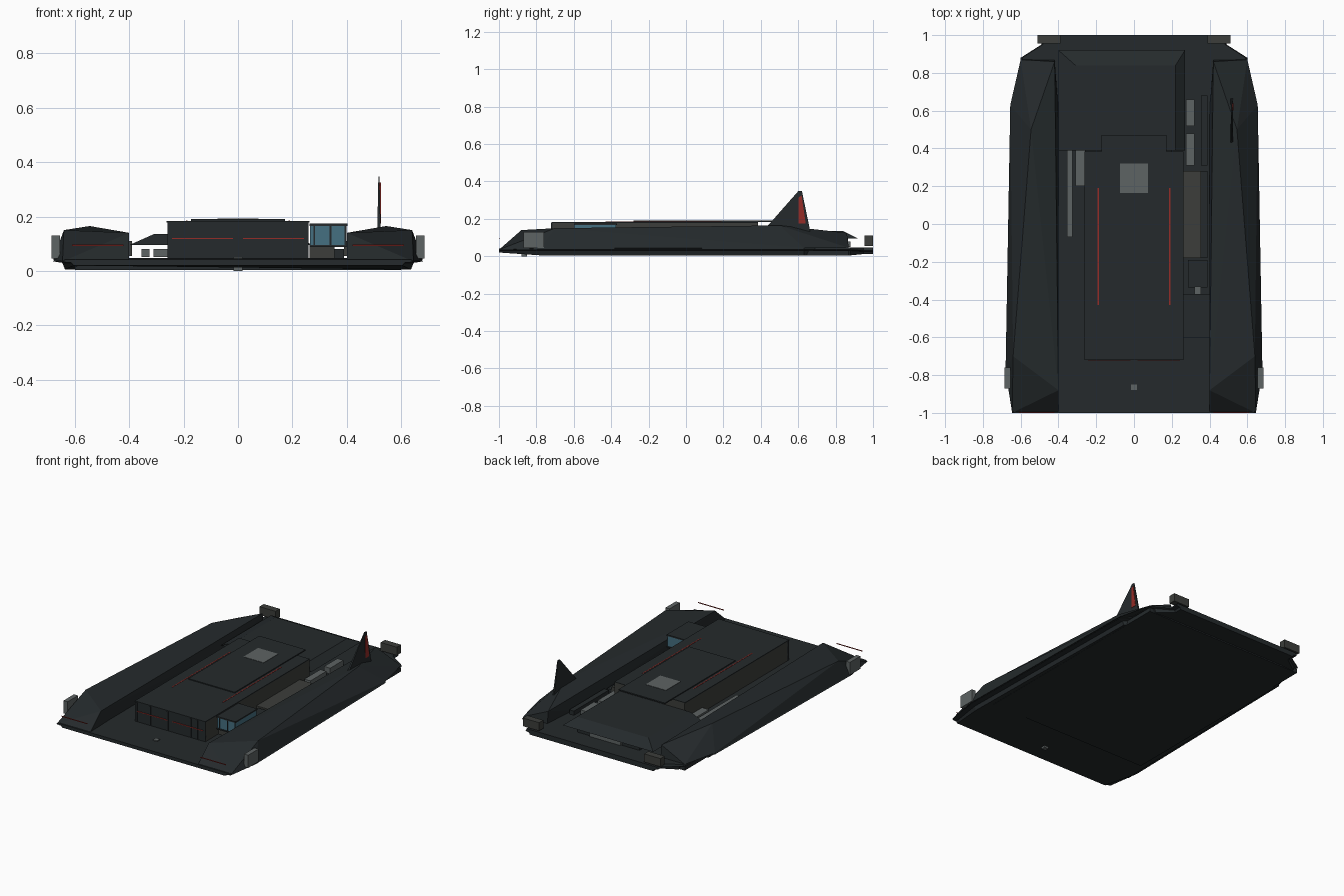
import bpy, bmesh


def material(name, r, g, b):
    m = bpy.data.materials.new(name)
    m.diffuse_color = (r, g, b, 1)
    return m


DARK = material("dark_plating", 0.018, 0.023, 0.025)
WALL = material("wall_grey", 0.045, 0.048, 0.043)
GREY = material("fitting_grey", 0.11, 0.125, 0.125)
RED = material("red_strip", 0.3, 0.025, 0.02)
GLASS = material("blue_glass", 0.06, 0.16, 0.22)


def finish(name, bm, mat):
    bmesh.ops.recalc_face_normals(bm, faces=bm.faces)
    me = bpy.data.meshes.new(name)
    bm.to_mesh(me)
    bm.free()
    me.materials.append(mat)
    ob = bpy.data.objects.new(name, me)
    bpy.context.collection.objects.link(ob)
    return ob


def solid(name, pts, mat):
    """Faceted convex solid around a few corner points."""
    bm = bmesh.new()
    vs = [bm.verts.new(p) for p in pts]
    res = bmesh.ops.convex_hull(bm, input=vs)
    junk = {g for g in res["geom_interior"] if isinstance(g, bmesh.types.BMVert)}
    bmesh.ops.delete(bm, geom=list(junk), context='VERTS')
    return finish(name, bm, mat)


def box(name, x, y, z, mat):
    return solid(name, [(a, b, c) for a in x for b in y for c in z], mat)


def loft(name, rings, mat):
    """Skin stacked outlines and cap both ends."""
    bm = bmesh.new()
    loops = [[bm.verts.new(p) for p in r] for r in rings]
    n = len(loops[0])
    for a, b in zip(loops, loops[1:]):
        for i in range(n):
            j = (i + 1) % n
            bm.faces.new((a[i], a[j], b[j], b[i]))
    bm.faces.new(loops[0])
    bm.faces.new(loops[-1])
    return finish(name, bm, mat)


def mirror(ob):
    m = ob.modifiers.new("mirror", 'MIRROR')
    m.use_axis[0] = True
    m.use_bisect_axis[0] = False
    m.use_mirror_merge = False


# Hull slab: keel, flared rim and deck
half = [(0.645, -1.0), (0.68, -0.78), (0.655, 0.63), (0.60, 0.69),
        (0.60, 0.88), (0.49, 0.95), (0.49, 1.0)]
outline = half + [(-x, y) for x, y in reversed(half)]


def ring(side, z, nose_z, tail_z):
    return [(x * side, y, nose_z if y < -0.95 else tail_z if y > 0.9 else z)
            for x, y in outline]


loft("hull", [ring(0.935, 0.005, 0.02, 0.012), ring(0.95, 0.03, 0.03, 0.025),
              ring(1.0, 0.035, 0.033, 0.03), ring(0.985, 0.048, 0.042, 0.046)], DARK)
box("keel_plate", (-0.60, 0.60), (-0.65, 0.87), (0.004, 0.03), DARK)
box("chin_sensor", (-0.016, 0.016), (-0.88, -0.85), (0.0, 0.052), GREY)

# Faceted side pods
mirror(solid("side_pod", [
    (0.40, -0.88, 0.14), (0.64, -0.70, 0.15), (0.545, 0.50, 0.165), (0.42, 0.86, 0.125),
    (0.645, -1.0, 0.035), (0.68, -0.78, 0.042), (0.655, 0.63, 0.045),
    (0.60, 0.87, 0.045), (0.40, -1.0, 0.035), (0.40, 0.60, 0.04), (0.42, 0.87, 0.04)], DARK))
mirror(box("pod_front_strip", (0.42, 0.61), (-1.0, -0.996), (0.092, 0.097), RED))

# Corner thruster boxes
mirror(box("front_thruster", (0.655, 0.685), (-0.87, -0.76), (0.045, 0.13), GREY))
mirror(box("rear_thruster", (0.39, 0.51), (0.955, 1.0), (0.055, 0.11), WALL))

# Central superstructure
box("superstructure_walls", (-0.26, 0.26), (-0.715, 0.385), (0.045, 0.18), WALL)
box("superstructure_roof", (-0.262, 0.262), (-0.72, 0.385), (0.178, 0.184), DARK)
box("superstructure_front", (-0.26, 0.26), (-0.718, -0.70), (0.045, 0.18), DARK)
for i, x in enumerate((-0.25, -0.20, -0.15, -0.02, 0.02, 0.15, 0.20, 0.25)):
    box(f"front_rib_{i}", (x - 0.006, x + 0.006), (-0.721, -0.71), (0.05, 0.178), DARK)
mirror(box("front_red_strip", (0.018, 0.243), (-0.723, -0.715), (0.117, 0.121), RED))
mirror(box("roof_red_strip", (0.186, 0.192), (-0.43, 0.19), (0.183, 0.1855), RED))
box("roof_plate", (-0.172, 0.172), (-0.28, 0.47), (0.182, 0.19), DARK)
box("roof_hatch", (-0.075, 0.075), (0.165, 0.32), (0.186, 0.192), GREY)

# Rear bay with its overhanging bevelled roof
box("rear_bay", (-0.26, 0.20), (0.38, 0.865), (0.045, 0.10), DARK)
solid("rear_bay_roof",
      [(x, y, 0.095) for x in (-0.40, 0.27) for y in (0.39, 0.92)] +
      [(x, y, 0.135) for x in (-0.31, 0.22) for y in (0.39, 0.84)], DARK)
box("rear_light_bar", (-0.13, 0.10), (0.86, 0.88), (0.05, 0.08), GREY)

# Conduits and equipment along the superstructure
box("left_conduit_outer", (-0.355, -0.325), (-0.07, 0.50), (0.052, 0.08), GREY)
box("left_conduit_inner", (-0.31, -0.26), (0.20, 0.50), (0.052, 0.08), GREY)
equipment = [((0.262, 0.355), (-0.18, 0.28), (0.045, 0.085), WALL),
             ((0.285, 0.39), (-0.335, -0.19), (0.045, 0.08), DARK),
             ((0.32, 0.355), (-0.37, -0.33), (0.045, 0.09), GREY),
             ((0.355, 0.39), (0.31, 0.68), (0.045, 0.075), DARK),
             ((0.275, 0.32), (0.52, 0.66), (0.045, 0.085), GREY),
             ((0.275, 0.32), (0.31, 0.48), (0.045, 0.08), GREY),
             ((0.355, 0.39), (-0.18, 0.28), (0.045, 0.065), DARK)]
for i, (x, y, z, m) in enumerate(equipment):
    box(f"deck_equipment_{i}", x, y, z, m)

# Side cabin with glass walls
box("cabin_floor", (0.262, 0.40), (-0.60, -0.37), (0.088, 0.096), DARK)
box("cabin_glass", (0.265, 0.398), (-0.595, -0.375), (0.095, 0.168), GLASS)
box("cabin_roof", (0.262, 0.402), (-0.60, -0.37), (0.166, 0.175), DARK)
for i, x in enumerate((0.28, 0.34, 0.395)):
    box(f"cabin_mullion_{i}", (x - 0.003, x + 0.003), (-0.599, -0.59), (0.092, 0.17), DARK)
box("cabin_base", (0.262, 0.355), (-0.58, -0.37), (0.045, 0.09), WALL)

# Tail fin on the right pod, red panel on its outer face
solid("tail_fin", [(x, y, z) for w, y, z in
      ((0.006, 0.43, 0.155), (0.002, 0.60, 0.348), (0.002, 0.62, 0.348), (0.006, 0.665, 0.13))
      for x in (0.518 - w, 0.518 + w)], DARK)
solid("fin_red_panel", [(x, y, z) for y, z in
      ((0.602, 0.175), (0.602, 0.315), (0.618, 0.325), (0.64, 0.175))
      for x in (0.519, 0.5255)], RED)
